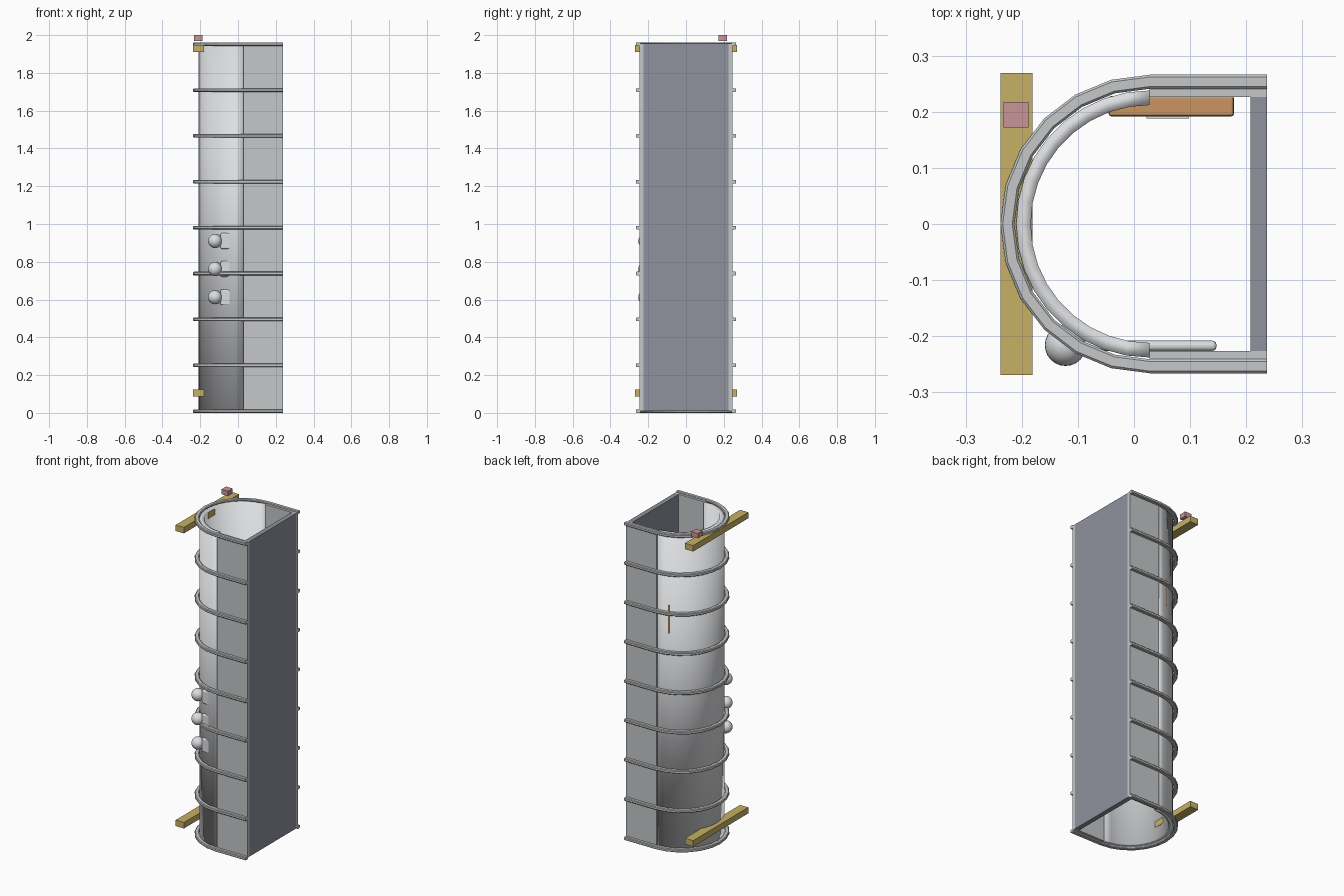
import bpy, bmesh, math
from mathutils import Vector

cube = bpy.data.objects.get("Cube")
if cube:
    bpy.data.objects.remove(cube, do_unlink=True)

CX = 0.028            # axis of the curved side
BACK = 0.237          # outer face of the flat panel
Z0, Z1 = 0.01, 1.955  # wall ends


def material(name, rgb):
    m = bpy.data.materials.new(name)
    m.use_nodes = True
    m.diffuse_color = (*rgb, 1)
    m.node_tree.nodes["Principled BSDF"].inputs["Base Color"].default_value = (*rgb, 1)
    return m


white = material("pale grey", (0.72, 0.73, 0.75))
grey = material("mid grey", (0.56, 0.57, 0.58))
slate = material("slate", (0.28, 0.29, 0.34))
wood = material("yellow wood", (0.57, 0.44, 0.13))
pink = material("dusty pink", (0.58, 0.30, 0.31))
orange = material("orange brown", (0.60, 0.30, 0.12))


def finish(name, bm, mat, smooth=False):
    bmesh.ops.recalc_face_normals(bm, faces=bm.faces)
    for f in bm.faces:
        f.smooth = smooth
    mesh = bpy.data.meshes.new(name)
    bm.to_mesh(mesh)
    bm.free()
    mesh.materials.append(mat)
    obj = bpy.data.objects.new(name, mesh)
    bpy.context.collection.objects.link(obj)
    return obj


def box(name, lo, hi, mat, bevel=0, segments=2):
    lo, hi = Vector(lo), Vector(hi)
    bm = bmesh.new()
    bmesh.ops.create_cube(bm, size=1)
    for v in bm.verts:
        v.co = (lo + hi) / 2 + v.co * (hi - lo)
    if bevel:
        bmesh.ops.bevel(bm, geom=bm.edges[:], offset=bevel, segments=segments,
                        profile=0.5, affect='EDGES')
    return finish(name, bm, mat)


def sweep(name, section, steps, mat, straight=False, smooth=False):
    """Sweep a (radius, z) section round the half circle, with optional straight ends."""
    stations = [(math.pi * (0.5 + i / steps), CX) for i in range(steps + 1)]
    if straight:
        stations = [(math.pi / 2, BACK)] + stations + [(math.pi * 1.5, BACK)]
    bm = bmesh.new()
    loops = [[bm.verts.new((x + r * math.cos(a), r * math.sin(a), z)) for r, z in section]
             for a, x in stations]
    n = len(section)
    for a, b in zip(loops, loops[1:]):
        for i in range(n):
            j = (i + 1) % n
            bm.faces.new((a[i], a[j], b[j], b[i]))
    bm.faces.new(loops[0])
    bm.faces.new(loops[-1])
    return finish(name, bm, mat, smooth)


# Curved shell, softly shaded over its rims
sweep("curved_shell", [(0.238, Z0), (0.238, Z1), (0.212, Z1), (0.212, Z0)],
      18, white, smooth=True)

# Flat back panel and two side walls
box("back_panel", (0.208, -0.226, Z0), (BACK, 0.226, Z1), slate)
for side, lo, hi in (("right", -0.247, -0.226), ("left", 0.226, 0.247)):
    box(side + "_side_wall", (CX, lo, Z0), (BACK, hi, Z1), grey)

# Nine hoops with chamfered section
W, H, C = 0.0125, 0.0095, 0.004
octagon = [(W, C - H), (W, H - C), (W - C, H), (C - W, H),
           (-W, H - C), (-W, C - H), (C - W, -H), (W - C, -H)]
for k in range(9):
    zc = H + 0.2428 * k
    sweep(f"hoop_{k + 1}", [(0.2535 + r, zc + z) for r, z in octagon],
          12, grey, straight=True)

# Cross beams and the small block above
for name, z in (("lower_beam", 0.088), ("upper_beam", 1.91)):
    box(name, (-0.2375, -0.269, z), (-0.181, 0.269, z + 0.037), wood)
box("top_block", (-0.233, 0.172, 1.97), (-0.188, 0.217, 2.0), pink)

# Board set through the shell, with a thin plate on its inner face
box("board", (-0.045, 0.192, 1.335), (0.178, 0.228, 1.515), orange, 0.004)
box("board_plate", (0.022, 0.188, 1.38), (0.098, 0.1925, 1.47), white)

# Three round knobs with flat tongues through the shell
for k, z in enumerate((0.612, 0.762, 0.91)):
    bm = bmesh.new()
    bmesh.ops.create_uvsphere(bm, u_segments=24, v_segments=14, radius=0.037)
    bmesh.ops.translate(bm, verts=bm.verts, vec=(-0.122, -0.216, z))
    finish(f"knob_{k + 1}", bm, white, True)
    box(f"knob_tongue_{k + 1}", (-0.092, -0.226, z - 0.042),
        (0.147, -0.208, z + 0.042), white, 0.0075, 3)
